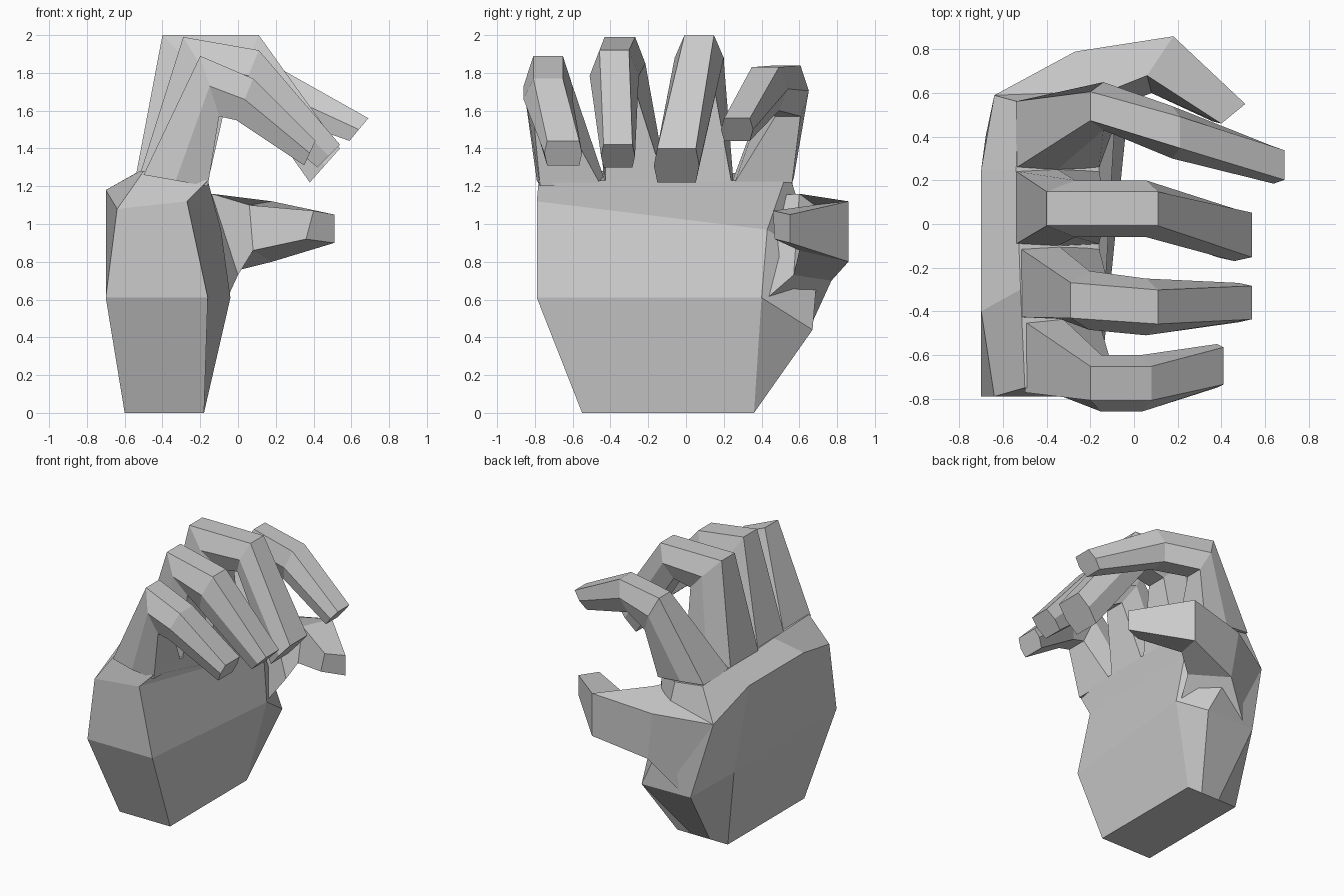
import bpy, bmesh


def loft(name, rings):
    """Skin a closed, flat-shaded shell through equal-sized rings of points."""
    bm = bmesh.new()
    loops = [[bm.verts.new(p) for p in ring] for ring in rings]
    n = len(loops[0])
    for a, b in zip(loops, loops[1:]):
        for i in range(n):
            j = (i + 1) % n
            bm.faces.new((a[i], a[j], b[j], b[i]))
    bm.faces.new(loops[0][::-1])
    bm.faces.new(loops[-1])
    bmesh.ops.recalc_face_normals(bm, faces=bm.faces)
    mesh = bpy.data.meshes.new(name)
    bm.to_mesh(mesh)
    bm.free()
    obj = bpy.data.objects.new(name, mesh)
    bpy.context.collection.objects.link(obj)
    return obj


def hex_ring(xo, zo, xi, zi, y, w, flat=0.6):
    """Six-sided finger section between its outer and inner side."""
    xm, zm = xo * 0.5 + xi * 0.5, zo * 0.5 + zi * 0.5
    k = w * flat
    return [(xo, y - k, zo), (xo, y + k, zo), (xm, y + w, zm),
            (xi, y + k, zi), (xi, y - k, zi), (xm, y - w, zm)]


# Palm: wrist, heel, knuckles, finger line
loft("palm", [
    [(-.6, -.55, 0), (-.6, 0, 0), (-.6, .36, 0), (-.45, .36, 0),
     (-.3, .36, 0), (-.18, .36, 0), (-.18, -.55, 0)],
    [(-.7, -.79, .61), (-.7, -.1, .61), (-.68, .4, .58), (-.5, .66, .44),
     (-.1, .67, .44), (-.04, .4, .61), (-.16, -.79, .61)],
    [(-.64, -.79, 1.08), (-.7, -.4, 1.18), (-.7, .25, 1.18), (-.64, .59, 1.0),
     (-.28, .7, .8), (-.09, .43, .97), (-.27, -.79, 1.12)],
    [(-.5, -.75, 1.28), (-.52, -.3, 1.28), (-.54, .25, 1.27), (-.53, .56, 1.25),
     (-.3, .56, 1.22), (-.16, .52, 1.23), (-.16, -.78, 1.23)],
])

# Thumb: root, first joint, second joint, tip
loft("thumb", [
    [(-.64, .59, 1.0), (-.42, .66, .46), (-.06, .42, .6), (-.2, .45, 1.15)],
    [(-.27, .79, 1.06), (-.22, .77, .7), (0, .57, .73), (-.14, .6, 1.16)],
    [(.18, .86, 1.12), (.18, .86, .8), (.08, .6, .86), (.06, .68, 1.1)],
    [(.51, .55, 1.05), (.51, .55, .9), (.36, .47, .92), (.4, .46, 1.07)],
])

# Fingers: base, first bend, second bend, tip (outer xz, inner xz, y, half width, flatness)
fingers = {
    "index_finger": [(-.54, 1.26, -.16, 1.22, .41, .16, .95), (-.2, 1.84, -.08, 1.57, .54, .11),
                     (.21, 1.83, .14, 1.6, .42, .12), (.69, 1.56, .59, 1.44, .27, .085, .8)],
    "middle_finger": [(-.54, 1.26, -.16, 1.22, .075, .175, .95), (-.4, 2.0, -.14, 1.73, .07, .13),
                      (.11, 2.0, .0, 1.76, .07, .13), (.54, 1.4, .38, 1.22, -.05, .12, .85)],
    "ring_finger": [(-.52, 1.26, -.16, 1.22, -.27, .165, .95), (-.29, 1.99, -.12, 1.71, -.35, .135),
                    (.11, 1.92, .0, 1.65, -.38, .13), (.54, 1.42, .42, 1.3, -.36, .09, .85)],
    "little_finger": [(-.5, 1.26, -.16, 1.2, -.61, .18, .9), (-.2, 1.89, -.1, 1.57, -.73, .13),
                      (.08, 1.77, -.01, 1.55, -.73, .13), (.41, 1.44, .35, 1.31, -.65, .1, .85)],
}
for name, sections in fingers.items():
    loft(name, [hex_ring(*s) for s in sections])
